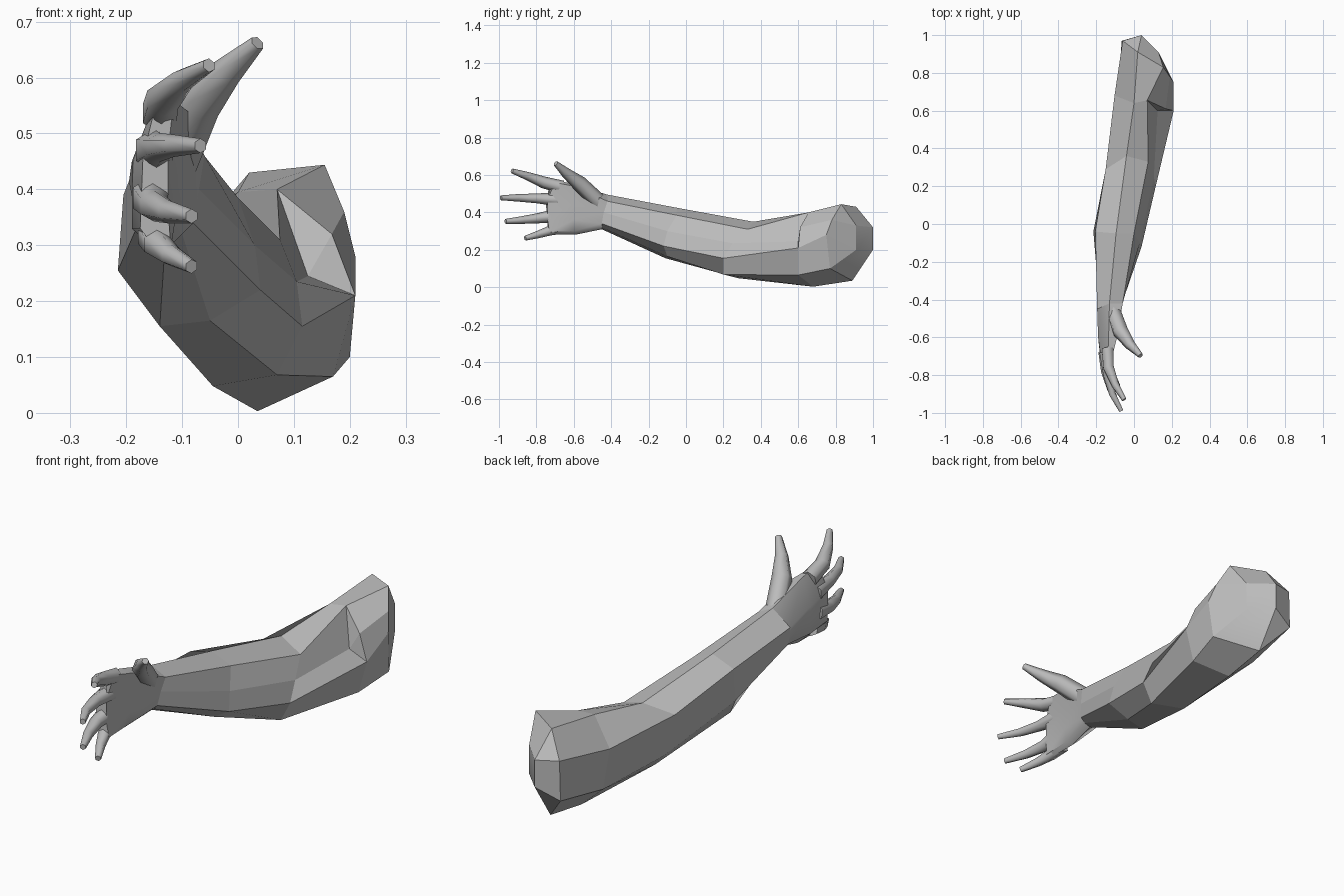
import bpy, bmesh, math
from mathutils import Vector

skin = bpy.data.materials.new("grey")
skin.diffuse_color = (0.5, 0.5, 0.5, 1)


def finish(name, bm, angle):
    bmesh.ops.remove_doubles(bm, verts=bm.verts, dist=0.0005)
    bmesh.ops.recalc_face_normals(bm, faces=bm.faces)
    me = bpy.data.meshes.new(name)
    bm.to_mesh(me)
    bm.free()
    me.materials.append(skin)
    ob = bpy.data.objects.new(name, me)
    bpy.context.collection.objects.link(ob)
    bpy.ops.object.select_all(action='DESELECT')
    ob.select_set(True)
    bpy.context.view_layer.objects.active = ob
    bpy.ops.object.shade_smooth_by_angle(angle=math.radians(angle))
    return ob


def loft(name, rings, angle, cap_start=True):
    bm = bmesh.new()
    rows = [[bm.verts.new(p) for p in r] for r in rings]
    n = len(rows[0])
    for a, b in zip(rows, rows[1:]):
        for i in range(n):
            j = (i + 1) % n
            bm.faces.new((a[i], a[j], b[j], b[i]))
    if cap_start:
        bm.faces.new(rows[0])
    bm.faces.new(rows[-1])
    return finish(name, bm, angle)


# Ring order: right, lower right, bottom, lower left, upper left, top, upper right, inner crease
wrist = [(-.08, -.45, .34), (-.10, -.45, .32), (-.13, -.45, .31), (-.18, -.46, .335),
         (-.195, -.45, .415), (-.13, -.42, .495), (-.06, -.42, .46), (-.07, -.44, .40)]
forearm = [(.04, -.12, .22), (-.05, -.10, .165), (-.14, -.11, .155), (-.215, -.04, .255),
           (-.205, -.04, .39), (-.095, -.05, .425), (0, -.05, .385), (.03, -.10, .30)]
elbow = [(.115, .20, .155), (.07, .20, .068), (-.045, .28, .048), (-.09, .28, .10),
         (-.15, .29, .30), (-.04, .36, .35), (.075, .33, .31), (.105, .25, .235)]
crease = [(.21, .60, .21), (.17, .60, .065), (.035, .68, .003), (-.085, .70, .11),
          (-.103, .68, .285), (0, .64, .395), (.07, .655, .40), (.125, .60, .245)]
fold = crease[:7] + [(.168, .61, .32)]
shoulder = [(.21, .75, .28), (.20, .77, .10), (.04, .89, .035), (-.065, .97, .155),
            (-.06, .97, .33), (.02, .91, .43), (.155, .83, .444), (.19, .78, .36)]
dome = [(.13, .91, .20), (.13, .91, .20), (.04, 1, .20), (.04, 1, .20),
        (.04, 1, .32), (.04, 1, .32), (.13, .91, .33), (.13, .91, .33)]

# Arm with its rounded, smooth end; the long panels stay flat
arm = loft("arm", [wrist, forearm, elbow, crease, fold, shoulder, dome], 30, False)
for p in arm.data.polygons:
    p.use_smooth = p.center.y > .84

# Palm
palm = [(-.11, -.60, .36), (-.12, -.60, .30), (-.14, -.58, .283), (-.19, -.60, .33),
        (-.19, -.60, .45), (-.135, -.62, .555), (-.09, -.60, .54), (-.105, -.60, .45)]
knuckles = [(-.125, -.74, .36), (-.12, -.73, .295), (-.14, -.73, .283), (-.175, -.74, .33),
            (-.17, -.75, .46), (-.14, -.72, .58), (-.115, -.70, .56), (-.125, -.74, .47)]
loft("palm", [wrist, palm, knuckles], 50, False)


# Tapered six-sided fingers
def finger(name, pts, sides=6):
    path = [Vector(p[:3]) for p in pts]
    rings = []
    for i, c in enumerate(path):
        d = (path[min(i + 1, len(path) - 1)] - path[max(i - 1, 0)]).normalized()
        u = d.cross(Vector((1, 0, 0))).normalized()
        v = d.cross(u)
        r = pts[i][3]
        rings.append([c + r * (u * math.cos(t) + v * math.sin(t))
                      for t in (math.tau * k / sides for k in range(sides))])
    loft(name, rings, 65)


finger("thumb", [(-.115, -.46, .45, .045), (-.07, -.57, .555, .042), (-.02, -.64, .61, .028),
                 (.035, -.697, .662, .014)])
finger("index_finger", [(-.14, -.66, .535, .035), (-.135, -.76, .56, .032),
                        (-.10, -.85, .595, .022), (-.052, -.93, .622, .013)])
finger("middle_finger", [(-.15, -.68, .47, .038), (-.14, -.80, .475, .026),
                         (-.115, -.90, .478, .02), (-.067, -.99, .478, .013)])
finger("ring_finger", [(-.155, -.68, .385, .038), (-.15, -.78, .37, .028),
                       (-.125, -.87, .36, .021), (-.083, -.965, .352, .013)])
finger("little_finger", [(-.15, -.66, .32, .034), (-.145, -.73, .302, .026),
                         (-.12, -.79, .282, .02), (-.083, -.86, .262, .013)])
